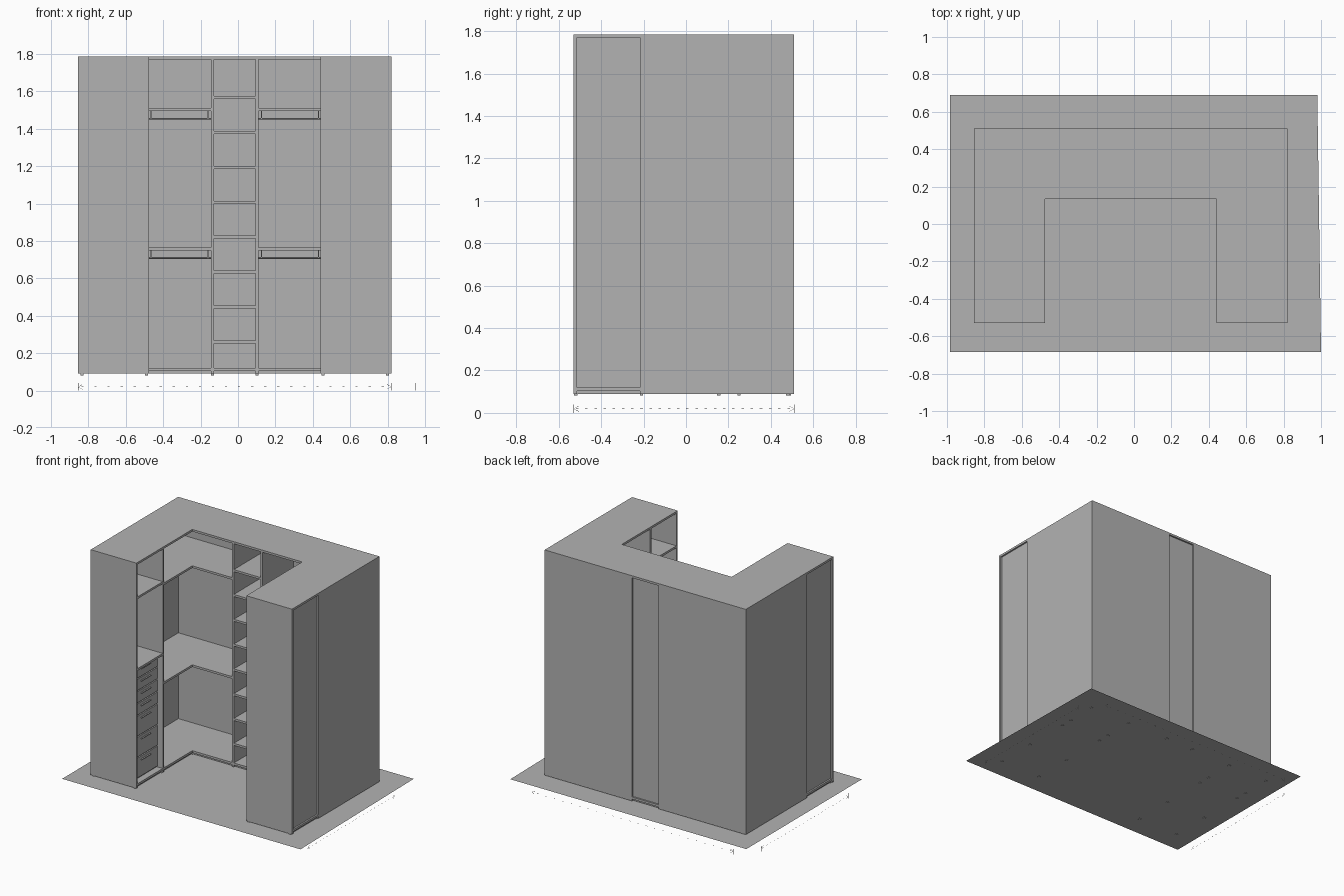
import bpy, bmesh
from mathutils import Vector

if "Cube" in bpy.data.objects:
    bpy.data.objects.remove(bpy.data.objects["Cube"])

mat = bpy.data.materials.new("plain_grey")
mat.use_nodes = True
GREY = (0.45, 0.45, 0.45, 1)
mat.diffuse_color = GREY
mat.node_tree.nodes["Principled BSDF"].inputs["Base Color"].default_value = GREY

CX = -0.0175                    # centre line of the wardrobe
OUT, INN, TOW = 0.8375, 0.4575, 0.1275   # half widths: outside, opening, tower
FRONT, MID, BACK = -0.53, 0.135, 0.51
DIV = -0.2                      # rear face of the wing divider
BASE, DECK, TOP = 0.09, 0.12, 1.785
T = 0.016


def finish(name, bm):
    bmesh.ops.recalc_face_normals(bm, faces=bm.faces)
    mesh = bpy.data.meshes.new(name)
    bm.to_mesh(mesh)
    bm.free()
    mesh.materials.append(mat)
    ob = bpy.data.objects.new(name, mesh)
    bpy.context.collection.objects.link(ob)
    return ob


def slab(name, outline, z0, z1):
    """Extrude a flat outline between two heights."""
    bm = bmesh.new()
    face = bm.faces.new([bm.verts.new((x, y, z0)) for x, y in outline])
    if z1 > z0:
        geom = bmesh.ops.extrude_face_region(bm, geom=[face])["geom"]
        verts = [g for g in geom if isinstance(g, bmesh.types.BMVert)]
        bmesh.ops.translate(bm, verts=verts, vec=(0, 0, z1 - z0))
    return finish(name, bm)


def box(name, x, y, z):
    return slab(name, [(x[0], y[0]), (x[1], y[0]), (x[1], y[1]), (x[0], y[1])], *z)


def pair(name, x, y, z):
    """Box on both sides of the centre line; x is a distance from it."""
    for side, s in (("left", 1), ("right", -1)):
        box(f"{side}_{name}", sorted(CX + s * v for v in x), y, z)


def u_shape(name, z0, z1, inset=0):
    o, i, m = OUT - inset, INN + inset, MID + inset
    half = [(o, FRONT), (o, BACK - inset), (-o, BACK - inset), (-o, FRONT),
            (-i, FRONT), (-i, m), (i, m), (i, FRONT)]
    slab(name, [(CX + x, y) for x, y in half], z0, z1)


def wire(name, points, radius):
    curve = bpy.data.curves.new(name, "CURVE")
    curve.dimensions = "3D"
    curve.bevel_depth = radius
    curve.bevel_resolution = 1
    spline = curve.splines.new("POLY")
    spline.points.add(len(points) - 1)
    for p, co in zip(spline.points, points):
        p.co = (*co, 1)
    curve.materials.append(mat)
    ob = bpy.data.objects.new(name, curve)
    bpy.context.collection.objects.link(ob)


# Floor sheet
slab("floor", [(-0.985, -0.685), (1.0, -0.685), (0.98, 0.69), (-0.985, 0.69)], 0.085, 0.085)

# Shared top, bottom and plinth
u_shape("top_panel", TOP - T, TOP)
u_shape("bottom_panel", DECK - T, DECK)
u_shape("plinth", BASE, DECK - T, 0.012)

# Upright panels
pair("wing_end_panel", (INN, OUT), (FRONT, FRONT + T), (BASE, TOP - T))
pair("wing_divider", (INN, OUT), (DIV - T, DIV), (BASE, TOP - T))
pair("tower_side", (TOW - T, TOW), (MID, BACK), (BASE, TOP - T))

# Back panels, those of the tower and front bays set in slightly
pair("wing_back", (OUT - 0.006, OUT), (DIV - T, BACK), (BASE, TOP - T))
pair("rear_back", (TOW - T, OUT), (BACK - 0.006, BACK), (BASE, TOP - T))
pair("front_bay_back", (OUT - 0.018, OUT - 0.012), (FRONT, DIV), (DECK, TOP - T))
box("tower_back", (CX - TOW, CX + TOW), (BACK - 0.018, BACK - 0.012), (DECK, TOP - T))

# Corner shelves with hanging rods beneath
mid_x, mid_y = (OUT + INN) / 2, (MID + BACK) / 2
for level, z in (("lower", 0.75), ("upper", 1.495)):
    for side, s in (("left", 1), ("right", -1)):
        corner = [(INN, DIV), (OUT, DIV), (OUT, BACK), (TOW, BACK), (TOW, MID), (INN, MID)]
        slab(f"{side}_{level}_corner_shelf", [(CX + s * x, y) for x, y in corner], z, z + T)
        rod = z - 0.041
        wire(f"{side}_{level}_rear_rod",
             [(CX + s * TOW, mid_y, rod), (CX + s * OUT, mid_y, rod)], 0.005)
        wire(f"{side}_{level}_wing_rod",
             [(CX + s * mid_x, DIV, rod), (CX + s * mid_x, mid_y, rod)], 0.005)
    for x in (TOW + 0.015, INN - 0.01):
        pair(f"{level}_rod_hanger", (x - 0.003, x + 0.003),
             (mid_y - 0.006, mid_y + 0.006), (z - 0.041, z))

# Tower shelves
for i in range(8):
    z = 0.252 + i * 0.1867
    box(f"tower_shelf_{i + 1}", (CX - TOW + T, CX + TOW - T), (MID, BACK - 0.012), (z, z + T))

# Front bays: high shelf, counter and drawers
bay = (FRONT + T, DIV - T)
pair("bay_shelf", (INN, OUT - 0.012), bay, (1.51, 1.51 + T))
pair("counter", (INN, OUT - 0.012), bay, (0.97, 0.97 + T))
pair("drawer_case", (INN + 0.05, OUT - 0.02), bay, (DECK, 0.97))
heights = [0.09] * 4 + [0.155] * 3
z = 0.965
for i, h in enumerate(heights):
    pair(f"drawer_front_{i + 1}", (INN + 0.04, INN + 0.052),
         (bay[0] + 0.003, bay[1] - 0.003), (z - h + 0.006, z))
    pair(f"drawer_handle_{i + 1}", (INN + 0.03, INN + 0.041),
         (-0.42, -0.31), (z - 0.028, z - 0.022))
    z -= h + 0.0025

# Small feet
for y in (FRONT + 0.01, DIV - 0.01, MID + 0.02, 0.25, BACK - 0.03):
    for x in (INN + 0.015, OUT - 0.02):
        pair("foot", (x - 0.008, x + 0.008), (y - 0.008, y + 0.008), (0.081, 0.104))
pair("tower_foot", (TOW - 0.016, TOW), (BACK - 0.03, BACK - 0.014), (0.081, 0.104))


# Dashed measuring lines with arrowheads
def measure(name, a, b):
    a, b = Vector((*a, 0.02)), Vector((*b, 0.02))
    step = (b - a).normalized()
    length = (b - a).length
    count = 24
    for i in range(count):
        p = a + step * length * (i + 0.25) / count
        wire(f"{name}_dash", [p, p + step * 0.012], 0.001)
    for tip, d in ((a, step), (b, -step)):
        up = Vector((0, 0, 0.013))
        wire(f"{name}_arrow", [tip + d * 0.024 + up, tip, tip + d * 0.024 - up], 0.001)
        wire(f"{name}_tick", [tip - Vector((0, 0, 0.02)), tip + Vector((0, 0, 0.02))], 0.001)


measure("rear_measure", (CX - OUT, 0.66), (CX + OUT, 0.66))
measure("left_measure", (0.95, FRONT), (0.95, BACK))
measure("right_measure", (-0.984, FRONT), (-0.984, BACK))
